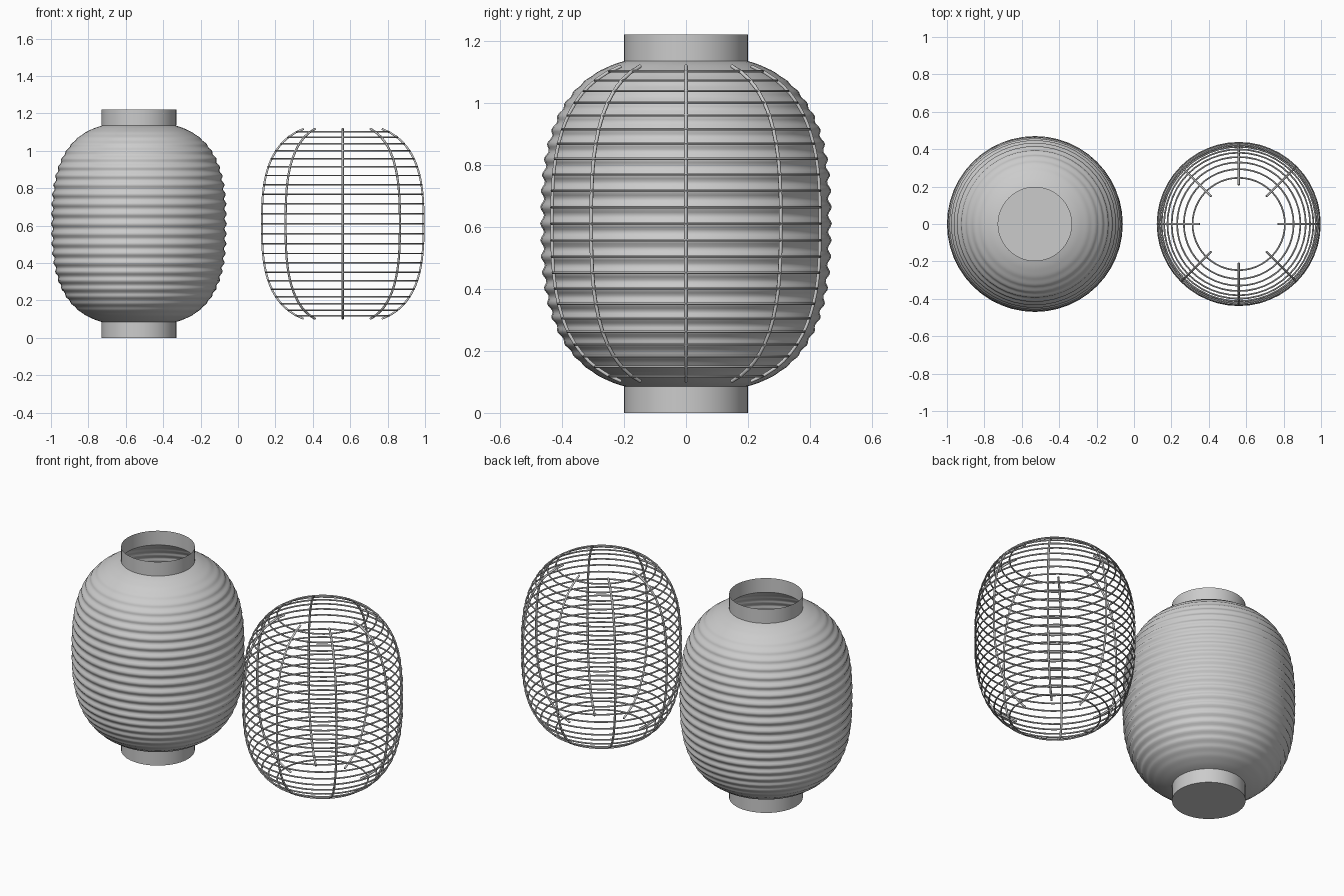
import bpy, math

if "Cube" in bpy.data.objects:
    bpy.data.objects.remove(bpy.data.objects["Cube"])

SIDES = 48
MID = 0.61          # mid height of both shells
BODY_X, FRAME_X = -0.53, 0.56
STEP, SPREAD = 0.093, 0.576   # ring spacing: closer together toward the ends


def barrel(radius, half, dz, n=2.8):
    """Radius of the rounded barrel at height dz from its middle."""
    return radius * max(0.0, 1 - (abs(dz) / half) ** n) ** (1 / n)


def add_mesh(name, verts, faces, x):
    mesh = bpy.data.meshes.new(name)
    mesh.from_pydata(verts, [], faces)
    obj = bpy.data.objects.new(name, mesh)
    bpy.context.collection.objects.link(obj)
    obj.location = (x, 0, 0)
    bpy.ops.object.select_all(action='DESELECT')
    obj.select_set(True)
    bpy.context.view_layer.objects.active = obj
    bpy.ops.object.shade_smooth_by_angle(angle=math.radians(40))
    return obj


def lathe(name, profile, x, cap=False, loop=False):
    """Spin (r, z) points about z; cap closes the first ring, loop joins the ends."""
    verts = [(r * math.cos(math.tau * i / SIDES), r * math.sin(math.tau * i / SIDES), z)
             for r, z in profile for i in range(SIDES)]
    rows = len(profile)
    faces = []
    for j in range(rows if loop else rows - 1):
        a, b = j * SIDES, (j + 1) % rows * SIDES
        for i in range(SIDES):
            k = (i + 1) % SIDES
            faces.append((a + i, a + k, b + k, b + i))
    if cap:
        faces.append(tuple(reversed(range(SIDES))))
    return add_mesh(name, verts, faces, x)


# Pleated paper body, ripples in step with the hoops and fading at the ends
profile = []
PER = 6
count = 12 * PER
end = math.asin(0.525 / SPREAD)
for i in range(-count, count + 1):
    a = end * i / count
    dz = SPREAD * math.sin(a)
    ripple = 0.006 * math.cos(math.tau * a / STEP) * (1 - (abs(dz) / 0.525) ** 3)
    profile.append((barrel(0.464, 0.543, dz) + ripple, MID + dz))
lathe("paper_body", profile, BODY_X)

# Collars: closed at the bottom, open at the top
lathe("bottom_collar", [(0.2, 0.0), (0.2, 0.085)], BODY_X, cap=True)
lathe("top_collar", [(0.2, 1.135), (0.2, 1.22)], BODY_X)

# Horizontal hoops of the inner frame
for k in range(-11, 12):
    dz = SPREAD * math.sin(STEP * k)
    r, t = barrel(0.434, 0.534, dz), 0.0045
    ring = [(r + t * math.cos(math.tau * s / 6), MID + dz + t * math.sin(math.tau * s / 6))
            for s in range(6)]
    lathe(f"hoop_{k + 12:02d}", ring, FRAME_X, loop=True)

# Eight vertical ribs swept along the barrel curve
for n in range(8):
    ang = math.tau * n / 8
    curve = bpy.data.curves.new(f"rib_{n + 1}", 'CURVE')
    curve.dimensions = '3D'
    curve.bevel_depth = 0.006
    curve.bevel_resolution = 1
    curve.use_fill_caps = True
    spline = curve.splines.new('POLY')
    steps = 32
    spline.points.add(steps)
    top = math.asin(0.508 / SPREAD)
    for i in range(steps + 1):
        dz = SPREAD * math.sin(top * (2 * i / steps - 1))
        r = barrel(0.432, 0.534, dz)
        spline.points[i].co = (r * math.cos(ang), r * math.sin(ang), MID + dz, 1)
    spline.use_smooth = True
    rib = bpy.data.objects.new(f"rib_{n + 1}", curve)
    rib.location = (FRAME_X, 0, 0)
    bpy.context.collection.objects.link(rib)
